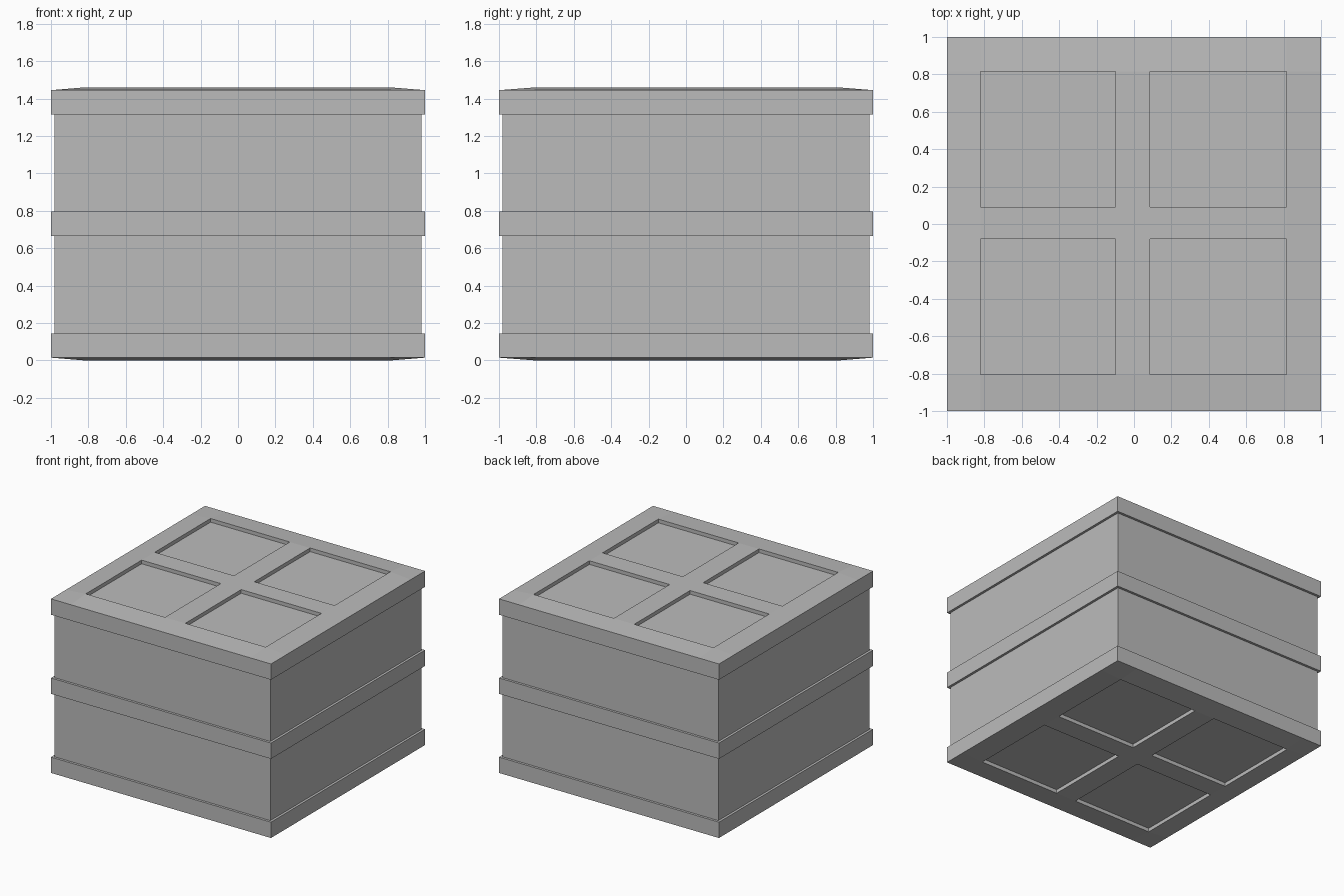
import bpy
import bmesh

cube = bpy.data.objects.get("Cube")
if cube:
    bpy.data.objects.remove(cube, do_unlink=True)

grey = bpy.data.materials.new("plain_grey")
grey.use_nodes = True
colour = (0.5, 0.5, 0.5, 1)
grey.diffuse_color = colour
grey.node_tree.nodes["Principled BSDF"].inputs["Base Color"].default_value = colour


def finish(bm, name):
    bmesh.ops.recalc_face_normals(bm, faces=bm.faces)
    mesh = bpy.data.meshes.new(name)
    bm.to_mesh(mesh)
    bm.free()
    mesh.materials.append(grey)
    obj = bpy.data.objects.new(name, mesh)
    bpy.context.collection.objects.link(obj)
    return obj


def box(name, half, low, high):
    bm = bmesh.new()
    bmesh.ops.create_cube(bm, size=1)
    for v in bm.verts:
        v.co.x *= 2 * half
        v.co.y *= 2 * half
        v.co.z = high if v.co.z > 0 else low
    return finish(bm, name)


XS = (-1, -0.82, -0.10, 0.085, 0.815, 1)
YS = (-1, -0.805, -0.08, 0.09, 0.815, 1)
DEPTH = 0.03


def panelled_slab(name, outer, rim, inner):
    """Slab with a shallow sloped border and four sunken square panels."""
    bm = bmesh.new()
    side = 1 if outer > inner else -1
    last = len(XS) - 1
    grid = [[bm.verts.new((x, y, rim if i in (0, last) or j in (0, last) else outer))
             for j, y in enumerate(YS)] for i, x in enumerate(XS)]
    panels = []
    for i in range(last):
        for j in range(last):
            face = bm.faces.new((grid[i][j], grid[i + 1][j],
                                 grid[i + 1][j + 1], grid[i][j + 1]))
            if i in (1, 3) and j in (1, 3):
                panels.append(face)
    border = [e for e in bm.edges if e.is_boundary]

    # Side walls and closing face
    made = bmesh.ops.extrude_edge_only(bm, edges=border)["geom"]
    for v in made:
        if isinstance(v, bmesh.types.BMVert):
            v.co.z = inner
    bmesh.ops.holes_fill(bm, edges=[e for e in bm.edges if e.is_boundary], sides=0)

    # Sunken panels
    for face in panels:
        floor = bmesh.ops.extrude_discrete_faces(bm, faces=[face])["faces"][0]
        for v in floor.verts:
            v.co.z -= side * DEPTH
    return finish(bm, name)


# Walls and middle band
box("walls", 0.98, 0.1, 1.36)
box("middle_band", 1, 0.665, 0.795)

# Lid and base
panelled_slab("lid", 1.46, 1.445, 1.315)
panelled_slab("base", 0, 0.015, 0.145)
